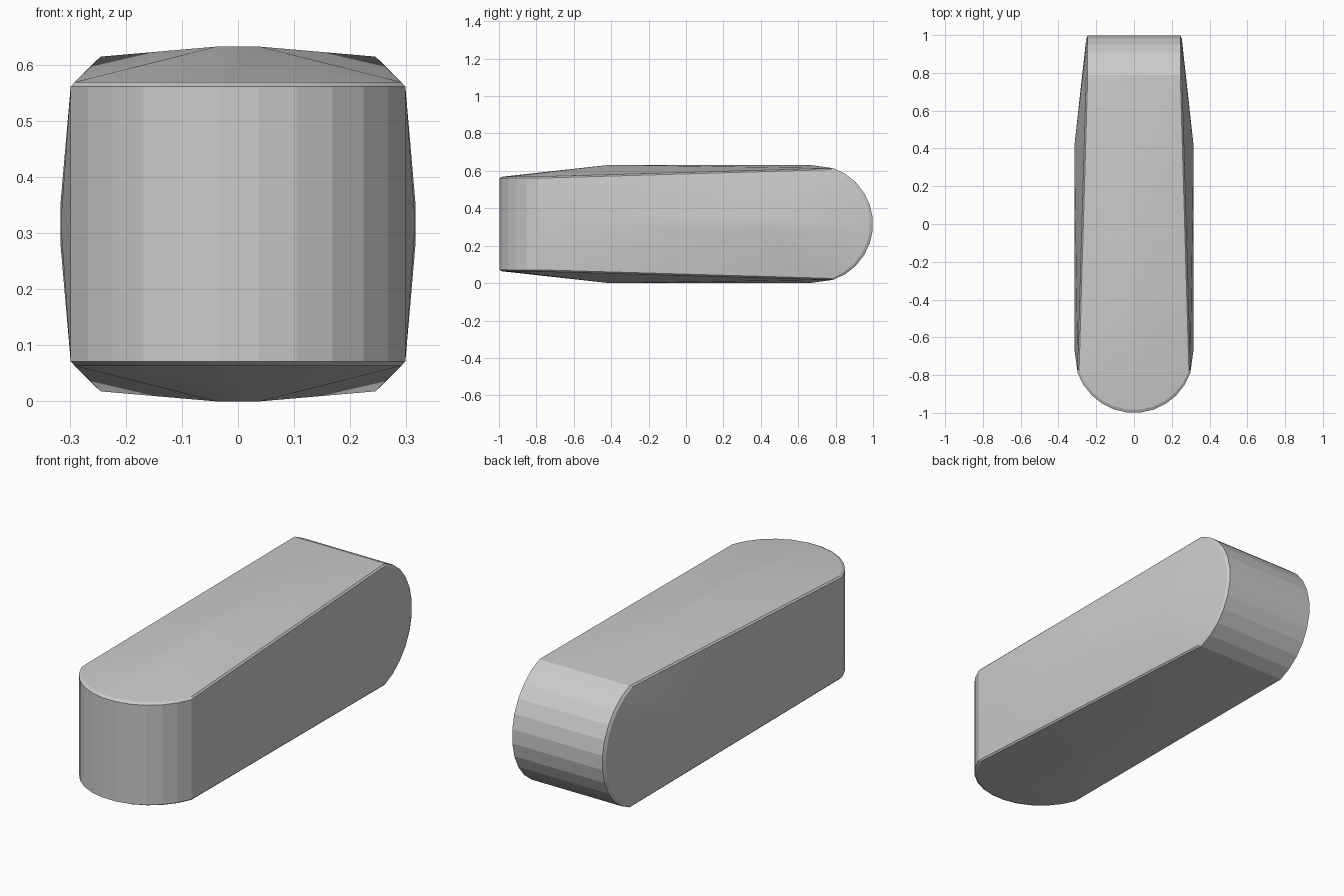
import bpy, bmesh
from math import sin, cos, radians

if "Cube" in bpy.data.objects:
    bpy.data.objects.remove(bpy.data.objects["Cube"])

R = 0.316          # half thickness and end radius
STEP = 360 / 28    # arc facet angle


def end_points():
    """Front rounded end, about the axis, with its chamfered rim and side ridge."""
    pts = []
    for r, h in ((R, 0.245), (R - 0.008, 0.253)):
        for k in range(12):
            a = radians((k - 5.5) * STEP)
            for s in (-1, 1):
                pts.append((r * sin(a), -1 + R - r * cos(a) + (R - r), s * h))
    # the rounded end meets the side ridge, which runs toward the other end
    for s in (-1, 1):
        pts.append((s * R, -0.66, 0))
        for z in (-0.04, 0.04):
            pts.append((s * R, 0.41, z))
    # drop the arc ends at the rim so the corners stay tapered
    return [p for p in pts if not (abs(p[2]) > 0.2 and abs(p[0]) > 0.299)]


# Capsule body: the same end twice, the rear one turned a quarter about y
bm = bmesh.new()
for x, y, z in end_points():
    bm.verts.new((x, y, z + R))
    bm.verts.new((z, -y, x + R))
res = bmesh.ops.convex_hull(bm, input=bm.verts[:])
junk = {g for g in res["geom_interior"] + res["geom_unused"]
        if isinstance(g, bmesh.types.BMVert)}
bmesh.ops.delete(bm, geom=list(junk), context='VERTS')
bmesh.ops.dissolve_limit(bm, angle_limit=radians(0.5), verts=bm.verts[:], edges=bm.edges[:])
bmesh.ops.recalc_face_normals(bm, faces=bm.faces[:])

mesh = bpy.data.meshes.new("twisted_link_body")
bm.to_mesh(mesh)
bm.free()
body = bpy.data.objects.new("twisted_link_body", mesh)
bpy.context.collection.objects.link(body)

# Soft shading over the shallow faces, crisp facets on the rounded ends
bpy.context.view_layer.objects.active = body
body.select_set(True)
bpy.ops.object.shade_smooth_by_angle(angle=radians(11))
